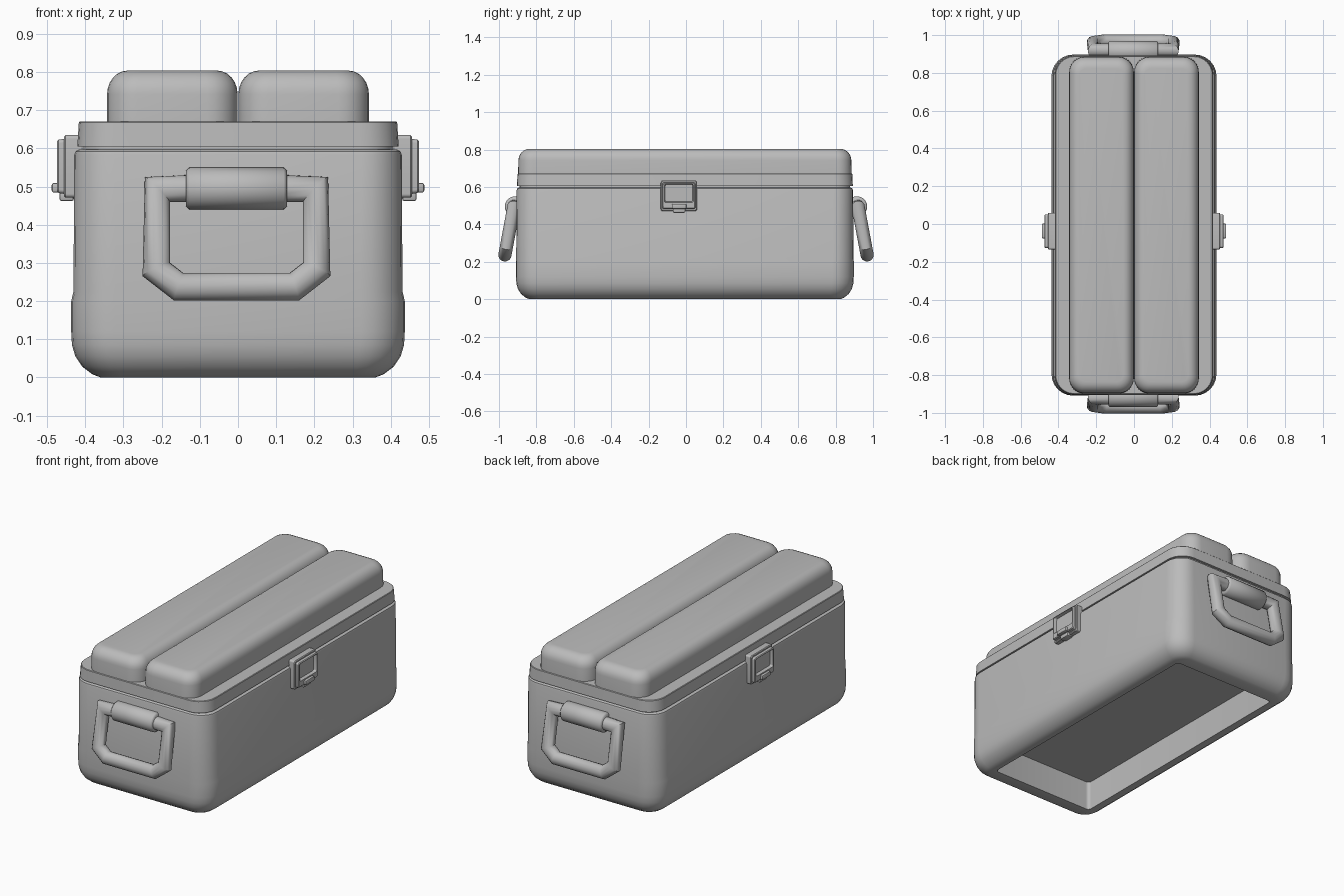
import bpy, bmesh, math
from mathutils import Vector, Matrix

if "Cube" in bpy.data.objects:
    bpy.data.objects.remove(bpy.data.objects["Cube"])

CY = -0.006  # centre of the case along its length

grey = bpy.data.materials.new("grey_plastic")
grey.diffuse_color = (0.5, 0.5, 0.5, 1)
grey.use_nodes = True
grey.node_tree.nodes["Principled BSDF"].inputs["Base Color"].default_value = grey.diffuse_color


def finish(name, bm, matrix=Matrix(), angle=35):
    """Turn a bmesh into a named, smooth-shaded object."""
    bm.transform(matrix)
    bmesh.ops.recalc_face_normals(bm, faces=bm.faces)
    me = bpy.data.meshes.new(name)
    bm.to_mesh(me)
    bm.free()
    me.materials.append(grey)
    ob = bpy.data.objects.new(name, me)
    bpy.context.collection.objects.link(ob)
    bpy.ops.object.select_all(action='DESELECT')
    bpy.context.view_layer.objects.active = ob
    ob.select_set(True)
    bpy.ops.object.shade_smooth_by_angle(angle=math.radians(angle))
    return ob


def rounded_rect(hx, hy, r, cy=0, seg=6):
    pts = []
    for q, (sx, sy) in enumerate(((1, 1), (-1, 1), (-1, -1), (1, -1))):
        for i in range(seg + 1):
            a = math.pi / 2 * (q + i / seg)
            pts.append((sx * (hx - r) + r * math.cos(a),
                        cy + sy * (hy - r) + r * math.sin(a)))
    return pts


def skin(bm, rings):
    """Bridge rings of points and cap both ends."""
    vs = [[bm.verts.new(p) for p in ring] for ring in rings]
    n = len(vs[0])
    for a, b in zip(vs, vs[1:]):
        for i in range(n):
            j = (i + 1) % n
            bm.faces.new((a[i], a[j], b[j], b[i]))
    bm.faces.new(vs[0][::-1])
    bm.faces.new(vs[-1])


def loft(name, sections, matrix=Matrix()):
    """Sections are (height, half x, half y, corner radius[, y offset])."""
    bm = bmesh.new()
    skin(bm, [[(x, y, s[0]) for x, y in rounded_rect(*s[1:])] for s in sections])
    return finish(name, bm, matrix)


def box(name, x, y, z, bevel, matrix=Matrix()):
    bm = bmesh.new()
    bmesh.ops.create_cube(bm, size=1)
    bm.transform(Matrix.Translation((sum(x) / 2, sum(y) / 2, sum(z) / 2))
                 @ Matrix.Diagonal((x[1] - x[0], y[1] - y[0], z[1] - z[0], 1)))
    bmesh.ops.bevel(bm, geom=bm.edges[:], offset=bevel, segments=2, profile=0.5, affect='EDGES')
    return finish(name, bm, matrix)


def cylinder(name, r, x, centre, matrix=Matrix()):
    """Cylinder along x with slightly rounded ends."""
    bm = bmesh.new()
    ends = ((-x, r - 0.008), (-x + 0.008, r), (x - 0.008, r), (x, r - 0.008))
    skin(bm, [[(px, centre[0] + pr * math.cos(k * math.pi / 10),
                centre[1] + pr * math.sin(k * math.pi / 10)) for k in range(20)]
              for px, pr in ends])
    return finish(name, bm, matrix, 50)


place = Matrix.Translation((0, CY, 0))

# Body: recessed underside, rounded bottom, slight lower flare, chamfered rim
loft("case_body", [
    (0.17, 0.33, 0.77, 0.02), (0, 0.33, 0.77, 0.02), (0, 0.36, 0.83, 0.06),
    (0.008, 0.381, 0.851, 0.075), (0.028, 0.408, 0.876, 0.095),
    (0.055, 0.426, 0.893, 0.11), (0.085, 0.435, 0.901, 0.115),
    (0.12, 0.437, 0.903, 0.115), (0.2, 0.437, 0.903, 0.115),
    (0.225, 0.431, 0.902, 0.11), (0.583, 0.429, 0.899, 0.105),
    (0.592, 0.426, 0.896, 0.10), (0.597, 0.417, 0.887, 0.095)], place)

# Lid with a thin shadow gap below it
loft("lid", [
    (0.59, 0.408, 0.884, 0.09), (0.605, 0.408, 0.884, 0.09),
    (0.605, 0.421, 0.898, 0.10), (0.668, 0.417, 0.895, 0.10),
    (0.671, 0.414, 0.892, 0.098)], place)

# Two long padded cushions
for side, sx in (("left", -1), ("right", 1)):
    sections = [(0.665, 0.171, 0.892, 0.08)]
    for i in range(7):
        t = math.pi / 2 * i / 6
        inset = 0.06 * (1 - math.cos(t))
        sections.append((0.742 + 0.062 * math.sin(t), 0.171 - inset * 0.9,
                         0.89 - inset, 0.08 - inset * 0.7))
    loft(side + "_cushion", sections, place @ Matrix.Translation((sx * 0.172, 0, 0)))

# Latches: framed plate with a sunken panel and a pull tab, on both long sides
for side, sx in (("left", -1), ("right", 1)):
    m = Matrix.Diagonal((sx, 1, 1, 1))
    # local x -> y, local y -> z, local z -> x
    turn = Matrix(((0, 0, 1, 0.41), (1, 0, 0, -0.038), (0, 1, 0, 0.553), (0, 0, 0, 1)))
    loft(side + "_latch_frame", [
        (0, 0.097, 0.082, 0.01), (0.042, 0.097, 0.082, 0.01),
        (0.046, 0.093, 0.078, 0.01), (0.046, 0.088, 0.072, 0.01),
        (0.06, 0.088, 0.070, 0.01), (0.064, 0.084, 0.066, 0.01),
        (0.064, 0.077, 0.050, 0.008, 0.014), (0.046, 0.073, 0.046, 0.008, 0.014)],
        m @ turn)
    box(side + "_latch_tab", (0.44, 0.488), (-0.076, 0.002), (0.484, 0.51), 0.006, m)
    box(side + "_latch_tab_base", (0.43, 0.468), (-0.07, -0.004), (0.462, 0.49), 0.006, m)

# Carry handles: mitred tube loop hanging from a hinge barrel, at both ends
half = [(0.11, 0.495), (0.21, 0.495), (0.21, 0.283), (0.152, 0.238)]
path = [Vector(p) for p in half + [(-x, z) for x, z in reversed(half)]]


def handle_loop(name, matrix, r=0.036, sides=14):
    top, bottom = Vector((0, -0.918, 0.495)), Vector((0, -0.966, 0.238))
    slope = (bottom - top) / (0.495 - 0.238)
    out = Vector((1, 0, 0)).cross(slope).normalized()
    rings = []
    for i, p in enumerate(path):
        d0 = (p - path[i - 1]).normalized() if i else None
        d1 = (path[i + 1] - p).normalized() if i + 1 < len(path) else d0
        d0 = d0 or d1
        t = (d0 + d1).normalized()
        n = Vector((-t.y, t.x))          # points to the outside of the loop
        miter = 1 / max(0.3, t.dot(d0))
        ring = []
        for k in range(sides):
            a = 2 * math.pi * k / sides
            c = math.cos(a) * r
            c *= min(miter, 1.18) if c > 0 else miter   # blunted outer corners
            q = p + n * c
            ring.append(top + Vector((q.x, 0, 0)) + slope * (0.495 - q.y)
                        + out * (math.sin(a) * r))
        rings.append(ring)
    bm = bmesh.new()
    skin(bm, rings)
    finish(name, bm, matrix, 40)


for end, turn in (("front", 0), ("back", math.pi)):
    shift = 0.002 if turn else -0.002
    m = Matrix.Translation((-0.004, shift, 0)) @ Matrix.Rotation(turn, 4, 'Z')
    handle_loop(end + "_handle_loop", m)
    cylinder(end + "_handle_barrel", 0.055, 0.132, (-0.912, 0.495), m)
